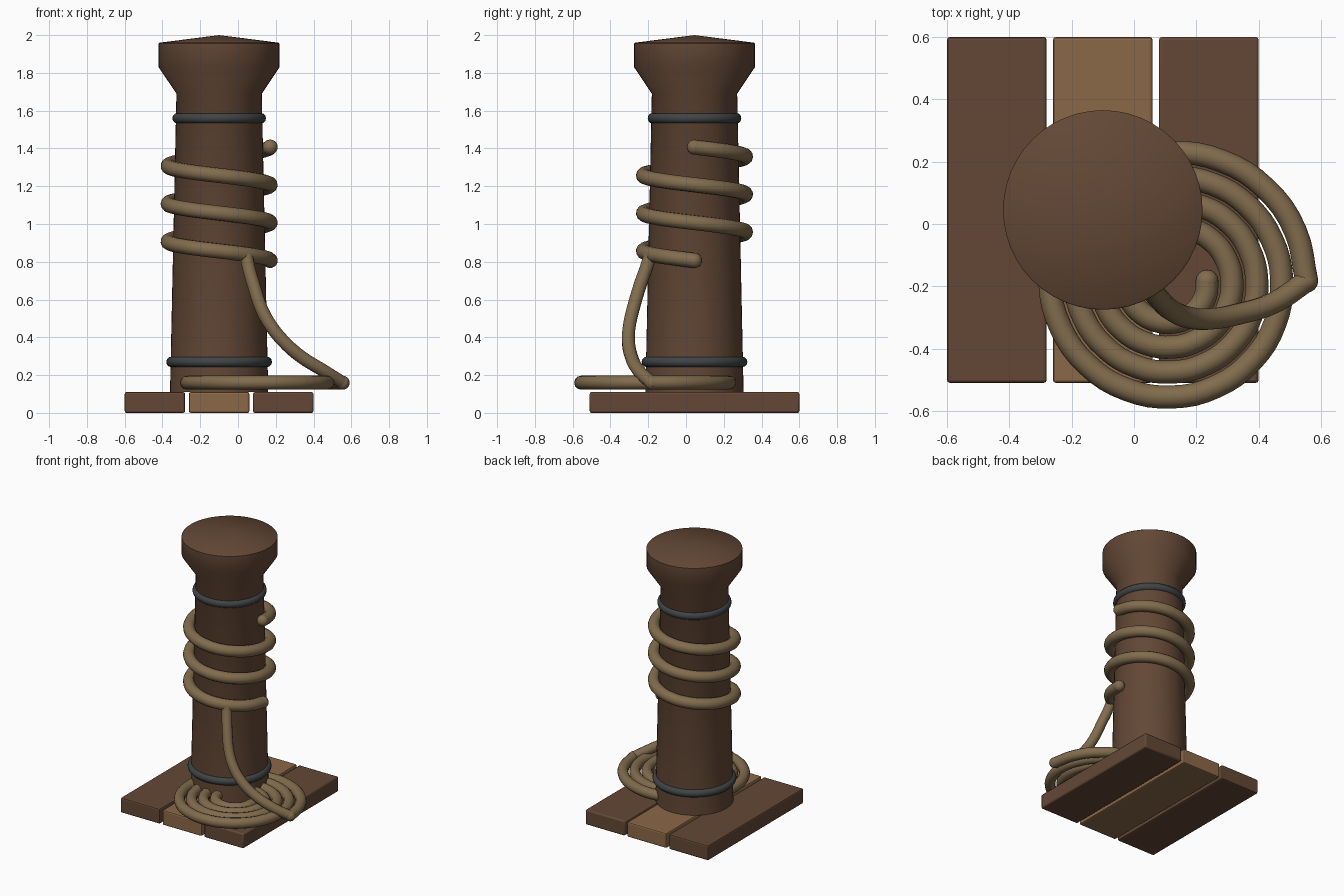
import bpy, bmesh
from math import sin, cos, pi, radians, tau

if "Cube" in bpy.data.objects:
    bpy.data.objects.remove(bpy.data.objects["Cube"])


def material(name, rgb):
    m = bpy.data.materials.new(name)
    m.diffuse_color = (*rgb, 1)
    m.use_nodes = True
    m.node_tree.nodes["Principled BSDF"].inputs["Base Color"].default_value = m.diffuse_color
    return m


DARK = material("dark_wood", (0.125, 0.064, 0.036))
LIGHT = material("light_wood", (0.26, 0.14, 0.065))
ROPE = material("rope", (0.22, 0.15, 0.075))
IRON = material("iron", (0.05, 0.058, 0.06))
CX, CY = -0.10, 0.045  # post axis


def finish(name, mat, angle=None):
    o = bpy.context.object
    o.name = name
    o.data.materials.append(mat)
    if angle:
        bpy.ops.object.shade_smooth_by_angle(angle=radians(angle))
    return o


def plank(name, x, mat):
    bpy.ops.mesh.primitive_cube_add(size=1, location=(x, 0.045, 0.055))
    o = finish(name, mat)
    o.scale = (0.32, 1.11, 0.11)
    bpy.ops.object.transform_apply(location=False, rotation=False, scale=True)
    b = o.modifiers.new("bevel", 'BEVEL')
    b.width = 0.01
    b.segments = 2


def rope(name, pts, radius, round_ends):
    cu = bpy.data.curves.new(name, 'CURVE')
    cu.dimensions = '3D'
    cu.bevel_depth = radius
    cu.bevel_resolution = 4
    cu.resolution_u = 4
    cu.use_fill_caps = True
    s = cu.splines.new('BEZIER')
    s.bezier_points.add(len(pts) - 1)
    for bp, p in zip(s.bezier_points, pts):
        bp.co = p
        bp.handle_left_type = bp.handle_right_type = 'AUTO'
    o = bpy.data.objects.new(name, cu)
    bpy.context.collection.objects.link(o)
    cu.materials.append(ROPE)
    for p in round_ends:
        bpy.ops.mesh.primitive_uv_sphere_add(segments=16, ring_count=10, radius=radius, location=p)
        finish(name + "_end", ROPE, 60)


# Dock planks
plank("plank_left", -0.44, DARK)
plank("plank_middle", -0.10, LIGHT)
plank("plank_right", 0.24, DARK)

# Turned post with flared head and shallow conical top
profile = [(0.26, 0.11), (0.226, 1.69), (0.32, 1.83), (0.32, 1.955), (0.314, 1.96), (0, 2.0)]
bm = bmesh.new()
N = 48
rings = [[bm.verts.new((r * cos(tau * i / N), r * sin(tau * i / N), z)) for i in range(N)]
         for r, z in profile[:-1]]
tip = bm.verts.new((0, 0, profile[-1][1]))
for a, b in zip(rings, rings[1:]):
    for i in range(N):
        j = (i + 1) % N
        bm.faces.new((a[i], a[j], b[j], b[i]))
for i in range(N):
    bm.faces.new((rings[-1][i], rings[-1][(i + 1) % N], tip))
bm.faces.new(rings[0][::-1])
me = bpy.data.meshes.new("post")
bm.to_mesh(me)
bm.free()
post = bpy.data.objects.new("post", me)
post.location = (CX, CY, 0)
bpy.context.collection.objects.link(post)
bpy.context.view_layer.objects.active = post
post.select_set(True)
finish("post", DARK, 45)

# Iron bands
for name, z, r in (("lower_band", 0.27, 0.252), ("upper_band", 1.56, 0.22)):
    bpy.ops.mesh.primitive_torus_add(major_segments=48, minor_segments=12, major_radius=r,
                                     minor_radius=0.028, location=(CX, CY, z))
    finish(name, IRON, 60)

# Rope wound three turns around the post
helix = []
for i in range(49):
    t = i / 16
    helix.append((CX + 0.27 * cos(tau * t), CY - 0.27 * sin(tau * t), 0.807 + 0.2 * t))
rope("wound_rope", helix, 0.04, (helix[0], helix[-1]))

# Flat four-turn coil on the deck
coil = []
for i in range(65):
    t = i / 16
    r = 0.112 + 0.08 * t
    coil.append((0.122 + r * cos(tau * t), -0.183 - r * sin(tau * t), 0.16))
rope("coiled_rope", coil, 0.037, (coil[0], coil[-1]))

# Slack length joining coil and winding
slack = [coil[-1], (0.45, -0.252, 0.225), (0.33, -0.29, 0.30), (0.24, -0.305, 0.38),
         (0.175, -0.30, 0.46), (0.125, -0.28, 0.55), (0.085, -0.245, 0.67),
         (0.05, -0.20, 0.80), (0.045, -0.19, 0.84)]
rope("slack_rope", slack, 0.035, ())
